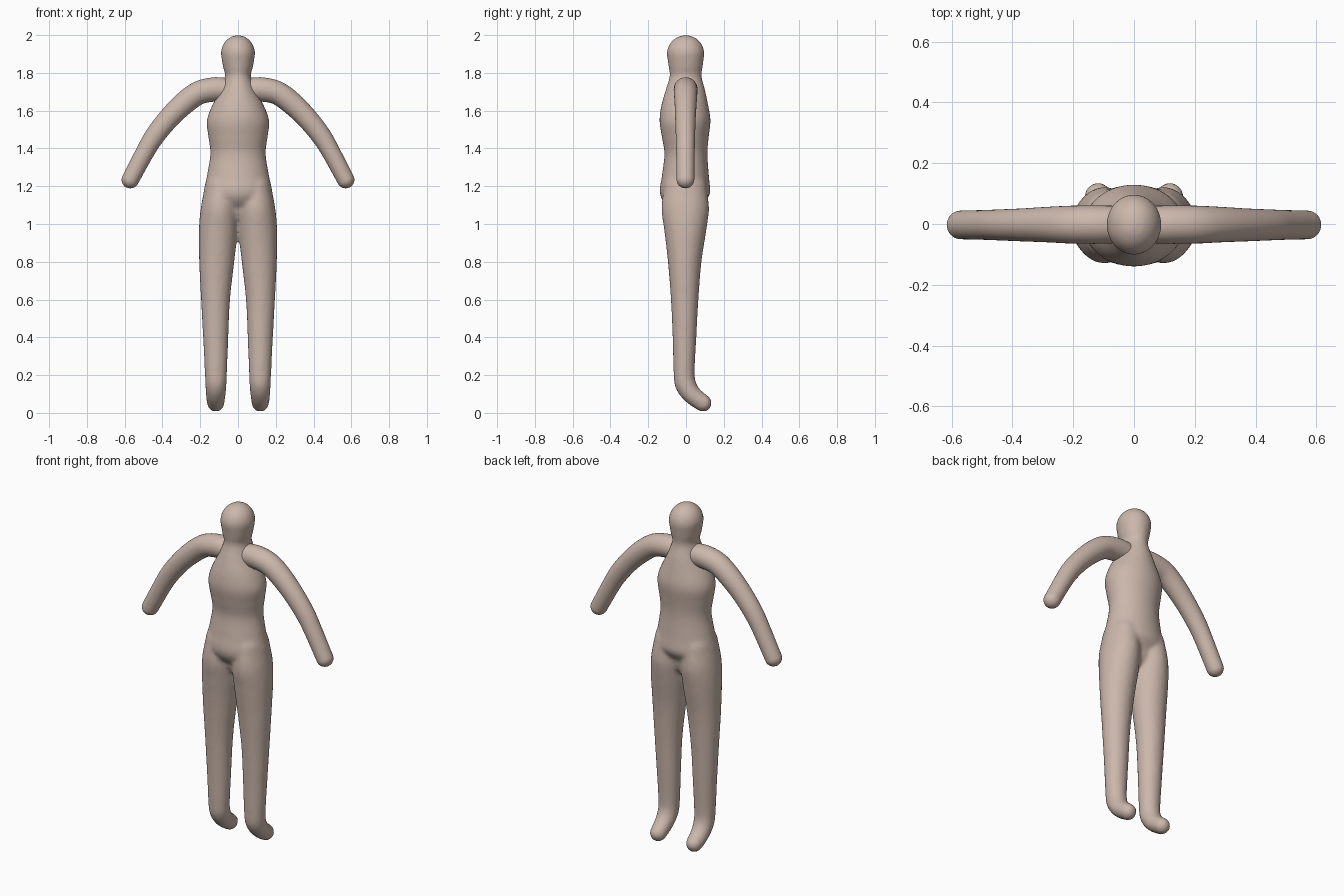
import bpy, bmesh, math
from mathutils import Vector

if "Cube" in bpy.data.objects:
    bpy.data.objects.remove(bpy.data.objects["Cube"])

skin = bpy.data.materials.new("skin")
skin.diffuse_color = (0.60, 0.475, 0.41, 1)
skin.use_nodes = True
skin.node_tree.nodes["Principled BSDF"].inputs["Base Color"].default_value = skin.diffuse_color
SEG = 32


def spline(a, b, c, d, t):
    """Catmull-Rom interpolation of two neighbouring stations."""
    return [0.5 * (2*q + (r - p)*t + (2*p - 5*q + 4*r - s)*t*t + (3*q - p - 3*r + s)*t**3)
            for p, q, r, s in zip(a, b, c, d)]


def tube(name, stations, side, steps=5):
    """Round-ended tube through (x, y, z, side radius, other radius)."""
    n = len(stations)
    pts = []
    for i in range(n - 1):
        a, d = stations[max(i - 1, 0)], stations[min(i + 2, n - 1)]
        pts += [spline(a, stations[i], stations[i + 1], d, k / steps) for k in range(steps)]
    pts.append(list(stations[-1]))
    pos = [Vector(p[:3]) for p in pts]
    tans = [(pos[min(i + 1, len(pos) - 1)] - pos[max(i - 1, 0)]).normalized()
            for i in range(len(pos))]
    rings = [(p, t, q[3], q[4]) for p, t, q in zip(pos, tans, pts)]

    def cap(p, t, ra, rb, sign):
        out = []
        for k in range(1, 8):
            u = k / 8 * math.pi / 2
            out.append((p + t * sign * rb * math.sin(u), t, ra * math.cos(u), rb * math.cos(u)))
        return out

    start, end = rings[0], rings[-1]
    rings = cap(*start, -1)[::-1] + rings + cap(*end, 1)
    bm = bmesh.new()
    loops = []
    for p, t, ra, rb in rings:
        u = (side - t * side.dot(t)).normalized()
        v = t.cross(u)
        loops.append([bm.verts.new(p + u * ra * math.cos(w) + v * rb * math.sin(w))
                      for w in (2 * math.pi * k / SEG for k in range(SEG))])
    for a, b in zip(loops, loops[1:]):
        for k in range(SEG):
            j = (k + 1) % SEG
            bm.faces.new((a[k], a[j], b[j], b[k]))
    for (p, t, ra, rb), loop, sign in ((start, loops[0], -1), (end, loops[-1], 1)):
        tip = bm.verts.new(p + t * sign * rb)
        for k in range(SEG):
            bm.faces.new((loop[k], loop[(k + 1) % SEG], tip))
    bmesh.ops.recalc_face_normals(bm, faces=bm.faces)
    for f in bm.faces:
        f.smooth = True
    mesh = bpy.data.meshes.new(name)
    bm.to_mesh(mesh)
    bm.free()
    mesh.materials.append(skin)
    ob = bpy.data.objects.new(name, mesh)
    bpy.context.collection.objects.link(ob)
    return ob


X, Y = Vector((1, 0, 0)), Vector((0, 1, 0))

# torso, neck and head
body = tube("body", [
    (0, 0, 1.09, .175, .09), (0, -.005, 1.16, .184, .133), (0, -.003, 1.25, .166, .125),
    (0, 0, 1.37, .147, .114), (0, -.003, 1.46, .157, .124), (0, -.005, 1.54, .166, .135),
    (0, -.006, 1.61, .145, .128), (0, -.003, 1.70, .10, .107), (0, -.002, 1.78, .069, .085),
    (0, -.002, 1.83, .079, .09), (0, -.002, 1.90, .091, .10)], X)

# legs with feet, blended into the body
legs = []
for s in (-1, 1):
    legs.append(tube("leg", [
        (s*.09, -.004, 1.18, .088, .115), (s*.097, -.004, 1.08, .100, .126),
        (s*.104, -.004, .97, .103, .112), (s*.113, -.007, .80, .093, .089),
        (s*.119, -.007, .60, .077, .073), (s*.118, -.008, .40, .067, .063),
        (s*.117, -.010, .22, .059, .056), (s*.117, -.002, .15, .056, .056),
        (s*.118, .033, .095, .052, .050), (s*.118, .090, .052, .046, .046)], X))

bpy.ops.object.select_all(action='DESELECT')
for ob in legs + [body]:
    ob.select_set(True)
bpy.context.view_layer.objects.active = body
bpy.ops.object.join()
remesh = body.modifiers.new("blend", 'REMESH')
remesh.mode = 'VOXEL'
remesh.voxel_size = 0.011
remesh.use_smooth_shade = True
relax = body.modifiers.new("relax", 'SMOOTH')
relax.factor = 0.5
relax.iterations = 6

# arms
for s, label in ((-1, "left_arm"), (1, "right_arm")):
    tube(label, [
        (s*.07, -.002, 1.712, .062, .062), (s*.13, -.002, 1.712, .063, .064),
        (s*.21, -.002, 1.693, .062, .062), (s*.29, -.002, 1.635, .058, .060),
        (s*.37, -.003, 1.555, .054, .056), (s*.44, -.003, 1.467, .051, .053),
        (s*.49, -.003, 1.385, .049, .049), (s*.57, -.003, 1.235, .047, .046)], Y)
